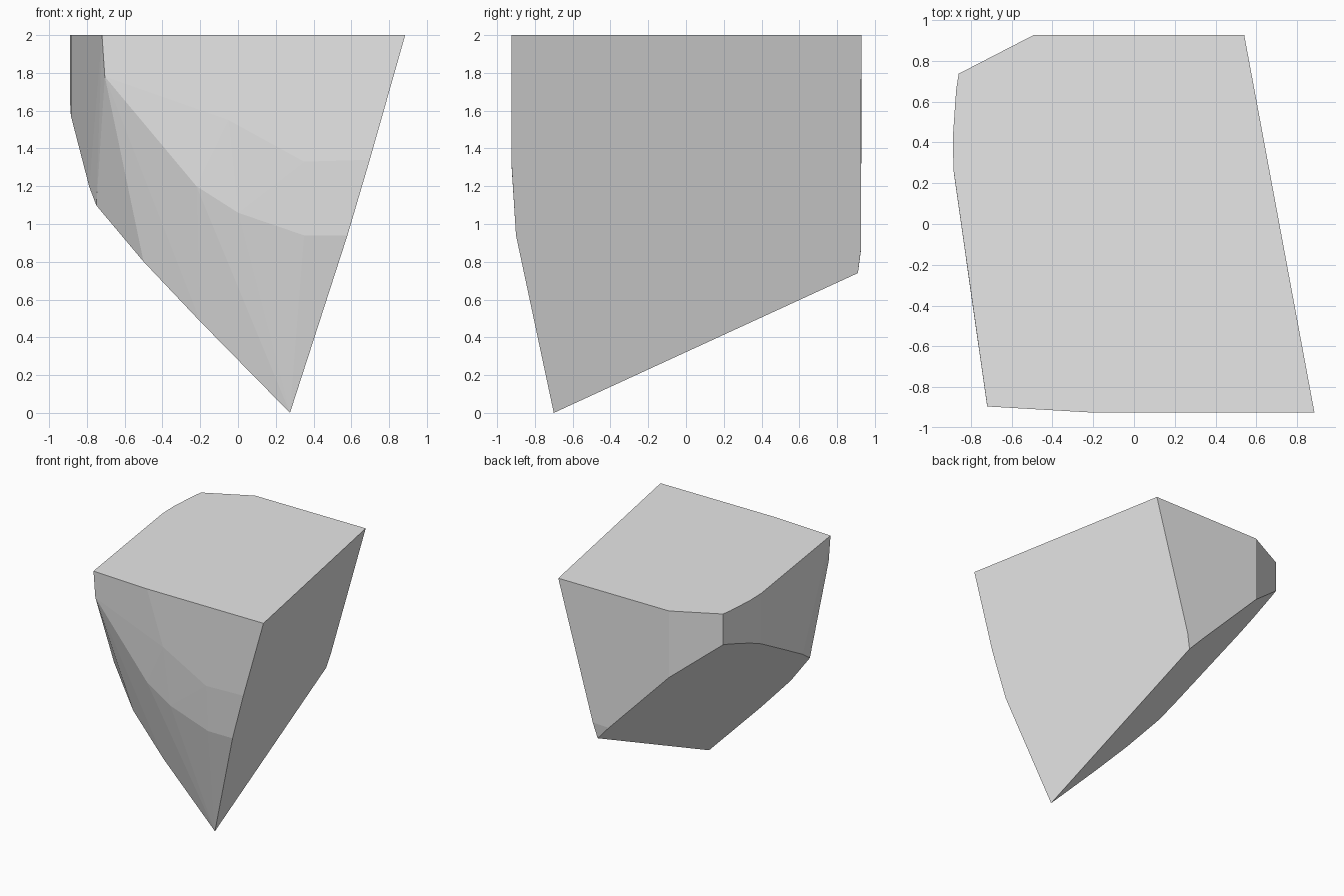
import bpy
import bmesh
import math

if "Cube" in bpy.data.objects:
    bpy.data.objects.remove(bpy.data.objects["Cube"])


def on_right(y, z):
    """Point on the sloping flat right side."""
    return (0.145 - 0.186 * y + 0.284 * z, y, z)


def on_under(x, y):
    """Point on the sloping flat underside."""
    return (x, y, max(0.0, -1.023 * (x - 0.275) + 0.403 * (y + 0.7)))


points = []

# Upright walls at the back and left: top corner and matching underside corner
for x, y in [(-0.49, 0.928), (-0.86, 0.737), (-0.872, 0.66),
             (-0.889, 0.42), (-0.885, 0.26)]:
    points += [(x, y, 2.0), on_under(x, y)]

# Right side: top corners, front edge, tip and back edge
points += [on_right(y, z) for y, z in [(0.928, 2.0), (-0.925, 2.0), (-0.925, 1.34),
                                       (-0.90, 0.94), (-0.70, 0.0),
                                       (0.91, 0.74), (0.927, 0.87)]]

# Front rim, upper chipped edge and lower chipped edge
points += [(-0.20, -0.925, 2.0), (-0.72, -0.895, 2.0), (-0.705, -0.892, 1.78)]
points += [(-0.05, -0.925, 1.55), (0.35, -0.925, 1.33)]
points += [(-0.22, -0.898, 1.20), (0.0, -0.90, 1.06), (0.35, -0.90, 0.94)]

# Front edge of the underside, and the back wall foot
points += [on_under(x, y) for x, y in [(-0.787, -0.43), (-0.75, -0.577), (-0.50, -0.68),
                                       (-0.20, -0.705), (0.07, 0.927)]]

# Rock body as a closed faceted hull with flat sides merged
bm = bmesh.new()
for p in points:
    bm.verts.new(p)
hull = bmesh.ops.convex_hull(bm, input=bm.verts[:])
loose = [v for v in bm.verts if not v.link_faces]
bmesh.ops.delete(bm, geom=loose, context='VERTS')
bmesh.ops.dissolve_limit(bm, angle_limit=math.radians(0.7),
                         verts=bm.verts[:], edges=bm.edges[:])
bmesh.ops.recalc_face_normals(bm, faces=bm.faces[:])

mesh = bpy.data.meshes.new("rock_chunk")
bm.to_mesh(mesh)
bm.free()
rock = bpy.data.objects.new("rock_chunk", mesh)
bpy.context.collection.objects.link(rock)

# Plain stone colour
stone = bpy.data.materials.new("light grey stone")
stone.diffuse_color = (0.8, 0.8, 0.8, 1.0)
stone.use_nodes = True
stone.node_tree.nodes["Principled BSDF"].inputs["Base Color"].default_value = stone.diffuse_color
mesh.materials.append(stone)
